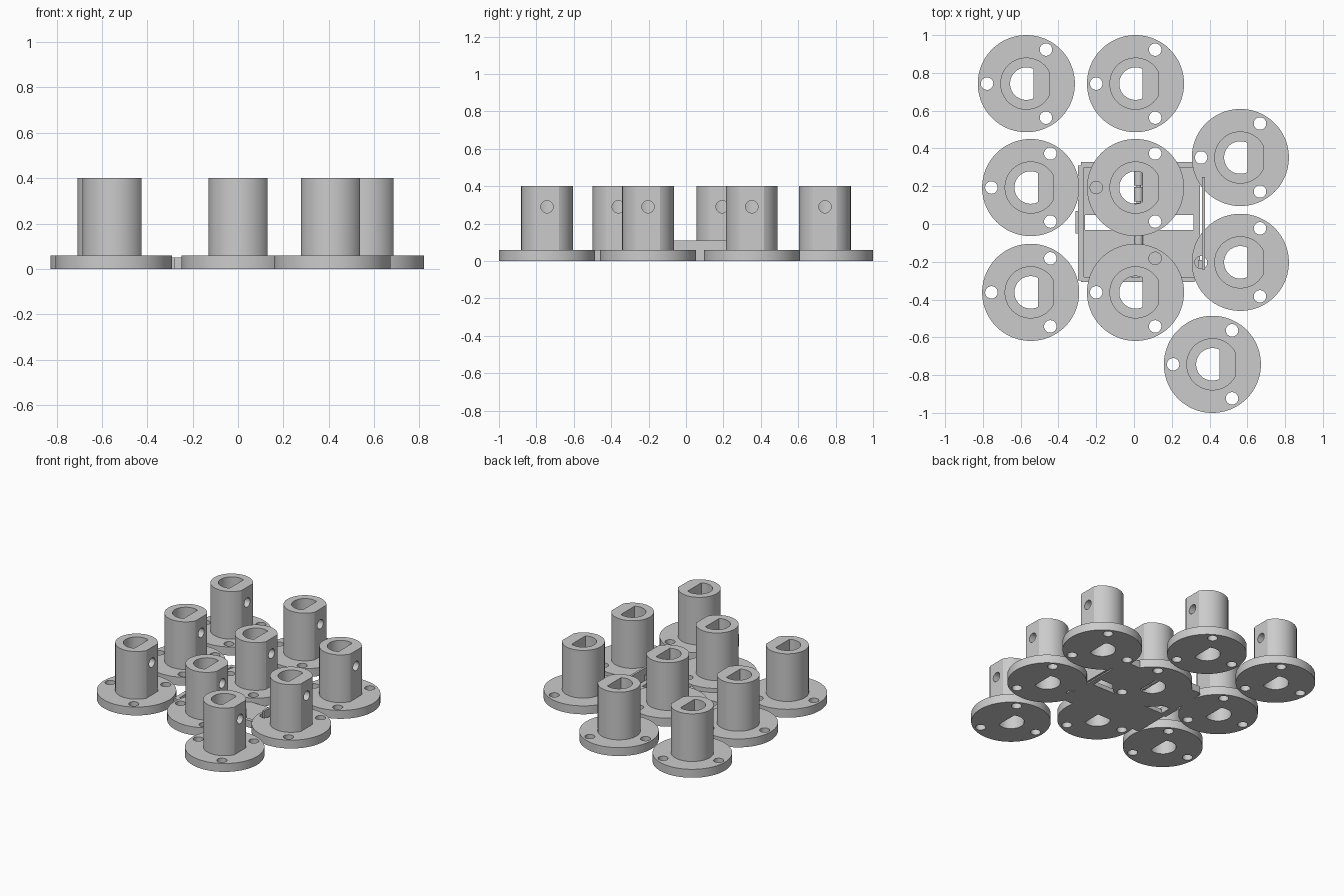
import bpy, bmesh, math

if "Cube" in bpy.data.objects:
    bpy.data.objects.remove(bpy.data.objects["Cube"])

grey = bpy.data.materials.new("plain_grey")
grey.diffuse_color = (0.6, 0.6, 0.6, 1)
grey.use_nodes = True
grey.node_tree.nodes["Principled BSDF"].inputs["Base Color"].default_value = grey.diffuse_color


def prism(name, points, z0, z1):
    """Extrude a flat outline upward into a closed solid."""
    bm = bmesh.new()
    face = bm.faces.new([bm.verts.new((x, y, z0)) for x, y in points])
    top = bmesh.ops.extrude_face_region(bm, geom=[face])["geom"]
    verts = [v for v in top if isinstance(v, bmesh.types.BMVert)]
    bmesh.ops.translate(bm, vec=(0, 0, z1 - z0), verts=verts)
    bmesh.ops.recalc_face_normals(bm, faces=bm.faces)
    mesh = bpy.data.meshes.new(name)
    bm.to_mesh(mesh)
    bm.free()
    mesh.materials.append(grey)
    ob = bpy.data.objects.new(name, mesh)
    bpy.context.collection.objects.link(ob)
    return ob


def box(name, x0, x1, y0, y1, z0, z1):
    return prism(name, [(x0, y0), (x1, y0), (x1, y1), (x0, y1)], z0, z1)


def arc(r, flat=None, n=64, cx=0, cy=0):
    """Circle outline, or a D outline with its flat at x = flat."""
    if flat is None:
        angles = [2 * math.pi * i / n for i in range(n)]
    else:
        a = math.acos(flat / r)
        angles = [a + (2 * math.pi - 2 * a) * i / n for i in range(n + 1)]
    return [(cx + r * math.cos(t), cy + r * math.sin(t)) for t in angles]


def combine(target, tools, operation):
    """Apply boolean tools to the target and remove them."""
    for tool in tools:
        mod = target.modifiers.new("cut", 'BOOLEAN')
        mod.operation, mod.solver, mod.object = operation, 'EXACT', tool
        bpy.context.view_layer.objects.active = target
        bpy.ops.object.modifier_apply(modifier=mod.name)
        bpy.data.objects.remove(tool)


def smooth(ob):
    bpy.ops.object.select_all(action='DESELECT')
    ob.select_set(True)
    bpy.context.view_layer.objects.active = ob
    bpy.ops.object.shade_smooth_by_angle(angle=math.radians(30))


# Shaft hub: round flange, D-shaped post, D bore, bolt holes and set-screw hole
hub = prism("hub_1", arc(0.257, n=96), 0, 0.06)
combine(hub, [prism("post", arc(0.138, 0.122), 0.03, 0.4)], 'UNION')
cutters = [prism("bore", arc(0.086, 0.038), -0.1, 0.5)]
for deg in (60, 180, 300):
    t = math.radians(deg)
    cutters.append(prism("bolt_hole", arc(0.033, n=32, cx=0.208 * math.cos(t),
                                          cy=0.208 * math.sin(t)), -0.1, 0.15))
screw = prism("screw_hole", arc(0.033, n=32), 0, 0.2)
screw.rotation_euler = (0, math.pi / 2, 0)
screw.location = (0.0, 0, 0.29)
bpy.context.view_layer.update()
combine(hub, cutters + [screw], 'DIFFERENCE')
smooth(hub)

# Nine hubs laid out in three columns
centres = [(-0.57, 0.743), (-0.547, 0.193), (-0.547, -0.362),
           (0.008, 0.743), (0.008, 0.193), (0.008, -0.362),
           (0.563, 0.352), (0.563, -0.203), (0.415, -0.743)]
for i, (x, y) in enumerate(centres):
    ob = hub if i == 0 else hub.copy()
    if i:
        ob.name = "hub_%d" % (i + 1)
        bpy.context.collection.objects.link(ob)
    ob.location = (x, y, 0)

# Flat base plate between the hubs, with a long slot and a shaft opening
plate = box("base_plate", -0.28, 0.35, -0.29, 0.31, 0, 0.03)
opening = prism("opening", [(x + 0.008, y + 0.193) for x, y in arc(0.086, 0.038)], -0.1, 0.1)
combine(plate, [box("slot", -0.26, 0.315, -0.032, 0.048, -0.1, 0.1), opening], 'DIFFERENCE')

# Raised rims around the plate
box("left_rim", -0.296, -0.265, -0.30, 0.31, 0, 0.05)
box("back_rim", -0.28, 0.32, 0.30, 0.328, 0, 0.05)
box("front_rim", -0.28, 0.32, -0.307, -0.28, 0, 0.05)
box("side_tab", -0.31, -0.296, -0.05, 0.07, 0, 0.04)

# Tall thin wall on the right
box("right_wall", 0.36, 0.375, -0.24, 0.25, 0, 0.11)
box("wall_foot", 0.34, 0.37, -0.24, -0.19, 0, 0.05)

# Row of hinge knuckles down the middle, joined by a thin pin
for i in range(6):
    y = -0.22 + i * 0.085
    knuckle = prism("hinge_knuckle_%d" % (i + 1), arc(0.024, n=24), 0, 0.075)
    knuckle.rotation_euler = (-math.pi / 2, 0, 0)
    knuckle.location = (0.025, y, 0.025)
    smooth(knuckle)
pin = prism("hinge_pin", arc(0.012, n=16), 0, 0.5)
pin.rotation_euler = (-math.pi / 2, 0, 0)
pin.location = (0.025, -0.23, 0.025)
smooth(pin)
